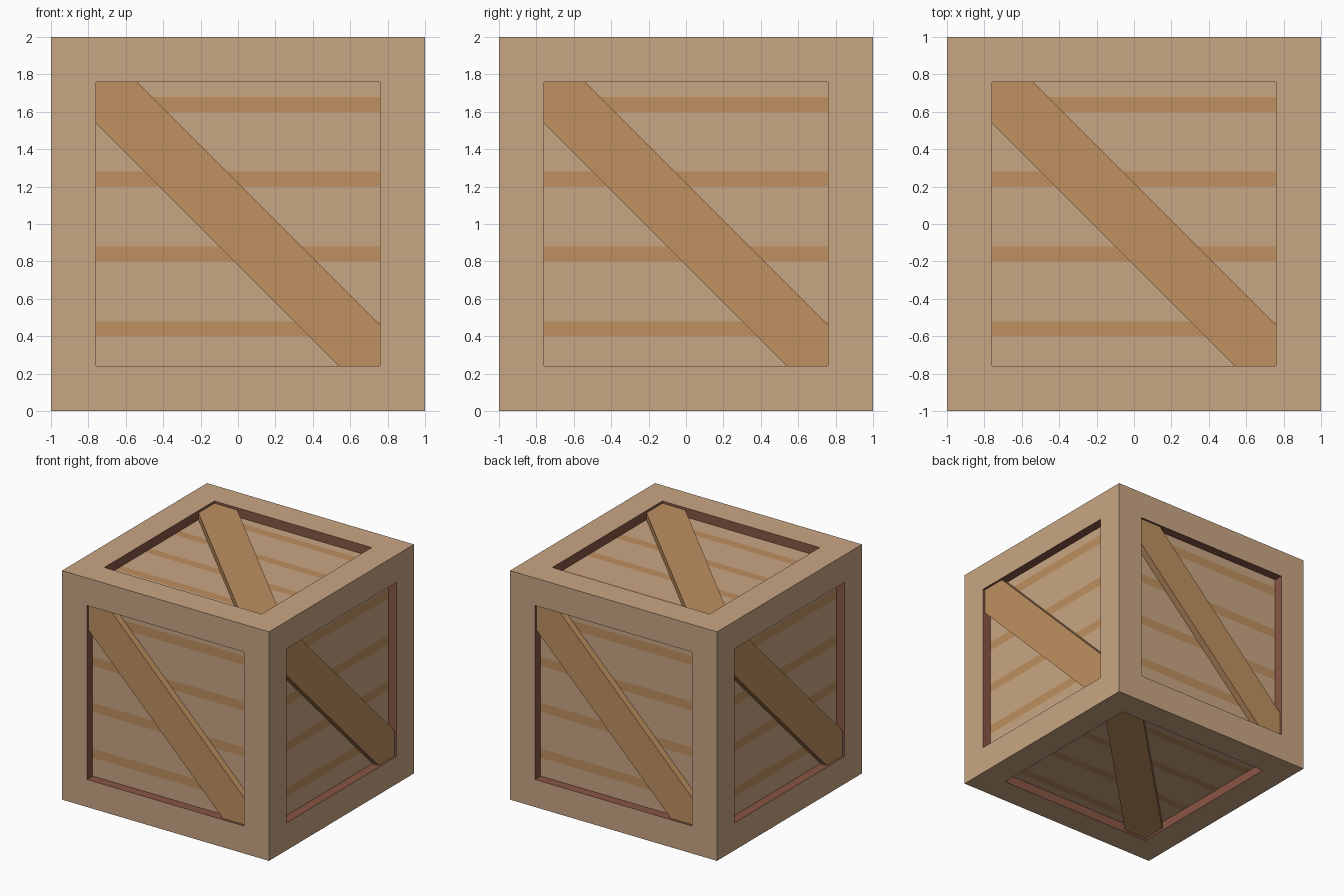
import bpy, bmesh, math
from mathutils import Matrix

if "Cube" in bpy.data.objects:
    bpy.data.objects.remove(bpy.data.objects["Cube"])

OPEN = 0.76        # half width of each opening
DEPTH = 0.08       # panel depth below the frame
BRACE_DEPTH = 0.02 # brace depth below the frame
CUT = 0.22         # brace corner run along the opening


def material(name, srgb):
    lin = [(c / 255 / 12.92) if c < 11 else ((c / 255 + 0.055) / 1.055) ** 2.4 for c in srgb]
    m = bpy.data.materials.new(name)
    m.diffuse_color = (*lin, 1)
    m.use_nodes = True
    m.node_tree.nodes["Principled BSDF"].inputs["Base Color"].default_value = m.diffuse_color
    return m


light = material("light_wood", (201, 166, 132))
tan = material("tan_wood", (190, 144, 96))
dark = material("dark_red_wood", (136, 86, 68))


def add(name, bm, mats, matrix=Matrix()):
    me = bpy.data.meshes.new(name)
    bm.to_mesh(me)
    bm.free()
    for m in mats:
        me.materials.append(m)
    me.transform(matrix)
    ob = bpy.data.objects.new(name, me)
    bpy.context.collection.objects.link(ob)


# Frame: cube with a recessed opening in every side, dark inner walls
bm = bmesh.new()
bmesh.ops.create_cube(bm, size=2)
floors = list(bm.faces)
bmesh.ops.inset_individual(bm, faces=floors, thickness=1 - OPEN, use_even_offset=True)
for f in floors:
    n = f.normal.copy()
    ext = bmesh.ops.extrude_discrete_faces(bm, faces=[f])["faces"][0]
    bmesh.ops.translate(bm, verts=list(ext.verts), vec=-n * DEPTH)
    for e in ext.edges:
        for w in e.link_faces:
            if w != ext:
                w.material_index = 1
    bm.faces.remove(ext)  # the striped panel fills this
add("frame", bm, [light, dark], Matrix.Translation((0, 0, 1)))


def panel(name, matrix):
    """Plank panel in local x-y, split into strips with painted gaps."""
    bm = bmesh.new()
    cuts = [-OPEN]
    for i in range(4):
        cuts += [-0.6 + 0.4 * i, -0.52 + 0.4 * i]
    cuts.append(OPEN)
    rows = [[bm.verts.new((s * OPEN, y, 1 - DEPTH)) for s in (-1, 1)] for y in cuts]
    for i, (a, b) in enumerate(zip(rows, rows[1:])):
        bm.faces.new((a[0], a[1], b[1], b[0])).material_index = i % 2
    add(name, bm, [light, tan], matrix)


def brace(name, matrix):
    """Diagonal board with its ends trimmed to the opening corners."""
    bm = bmesh.new()
    o, c = OPEN, OPEN - CUT
    outline = [(-o, o), (-o, c), (c, -o), (o, -o), (o, -c), (-c, o)]
    f = bm.faces.new([bm.verts.new((x, y, 1 - DEPTH)) for x, y in outline])
    ext = bmesh.ops.extrude_face_region(bm, geom=[f])["geom"]
    bmesh.ops.translate(bm, verts=[v for v in ext if isinstance(v, bmesh.types.BMVert)],
                        vec=(0, 0, DEPTH - BRACE_DEPTH))
    bmesh.ops.recalc_face_normals(bm, faces=bm.faces)
    add(name, bm, [tan], matrix)


# Panel and brace for each side, turned from the top position
up = Matrix.Translation((0, 0, 1))
front = Matrix.Rotation(math.pi / 2, 4, 'X')
sides = {"top": Matrix(), "bottom": Matrix.Rotation(math.pi, 4, 'X')}
for i, side in enumerate(("front", "right", "back", "left")):
    sides[side] = Matrix.Rotation(i * math.pi / 2, 4, 'Z') @ front
for side, rot in sides.items():
    panel(side + "_panel", up @ rot)
    brace(side + "_brace", up @ rot)
